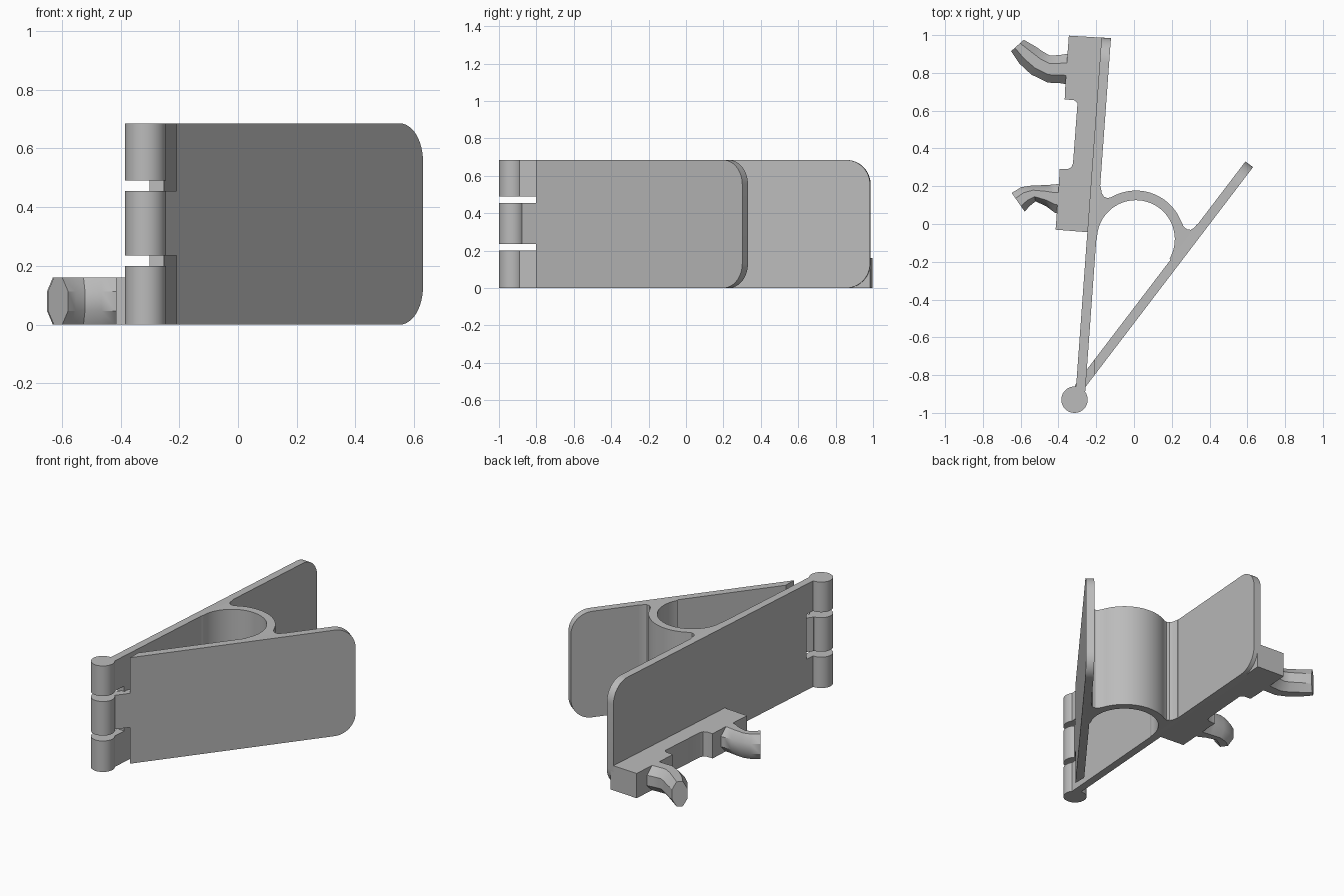
import bpy, bmesh, math
from mathutils import Vector

cube = bpy.data.objects.get("Cube")
if cube:
    bpy.data.objects.remove(cube, do_unlink=True)

GREY = (0.5, 0.5, 0.5, 1)
mat = bpy.data.materials.new("plain grey")
mat.use_nodes = True
mat.diffuse_color = GREY
mat.node_tree.nodes["Principled BSDF"].inputs["Base Color"].default_value = GREY

HEIGHT = 0.685
THICK = 0.05
GAPS = ((0.2, 0.235), (0.455, 0.49))


def finish(name, bm):
    bmesh.ops.recalc_face_normals(bm, faces=bm.faces)
    mesh = bpy.data.meshes.new(name)
    bm.to_mesh(mesh)
    bm.free()
    mesh.materials.append(mat)
    obj = bpy.data.objects.new(name, mesh)
    bpy.context.collection.objects.link(obj)
    bpy.ops.object.select_all(action='DESELECT')
    obj.select_set(True)
    bpy.context.view_layer.objects.active = obj
    bpy.ops.object.shade_smooth_by_angle(angle=math.radians(32))
    return obj


def loft(name, rings):
    """Skin a list of equal rings and cap both ends."""
    bm = bmesh.new()
    loops = [[bm.verts.new(p) for p in ring] for ring in rings]
    n = len(loops[0])
    for a, b in zip(loops, loops[1:]):
        for i in range(n):
            j = (i + 1) % n
            bm.faces.new((a[i], a[j], b[j], b[i]))
    bm.faces.new(loops[0])
    bm.faces.new(loops[-1])
    return finish(name, bm)


def prism(name, outline, z0, z1):
    return loft(name, [[(x, y, z) for x, y in outline] for z in (z0, z1)])


def arc(cx, cy, r, start, end, steps):
    angles = [math.radians(start + (end - start) * i / steps) for i in range(steps + 1)]
    return [(cx + r * math.cos(a), cy + r * math.sin(a)) for a in angles]


def plate(name, origin, direction, length, tabs, reach, skew=0):
    """Upright plate with round far corners and hinge tabs at its near end."""
    d = Vector(direction).normalized()
    n = Vector((-d.y, d.x))
    r = 0.13
    outline = arc(length - r, r, r, -90, 0, 12) + arc(length - r, HEIGHT - r, r, 0, 90, 12)
    near = [(0, HEIGHT)]
    for low, high in tabs:
        near += [(0, high), (-reach, high), (-reach, low), (0, low)]
    near.append((0, 0))
    for p in near:
        if p != outline[-1]:
            outline.append(p)
    # drop the points doubled where a tab meets the top or bottom edge
    outline = [p for p in outline if not (p[0] == 0 and p[1] in (0, HEIGHT)
               and any(p[1] in t for t in tabs))]
    rings = []
    for side in (-0.5, 0.5):
        ring = []
        for s, z in outline:
            q = Vector(origin) + n * side * THICK + d * (s + (side * skew if s <= 0 else 0))
            ring.append((q.x, q.y, z))
        rings.append(ring)
    return loft(name, rings)


# Two clip plates meeting at the hinge
plate("long_plate", (-0.277, -0.8), (0.0726, 0.9974), 1.79,
      ((GAPS[1][1], HEIGHT), (0, GAPS[0][0])), 0.1)
plate("short_plate", (-0.21, -0.76), (0.606, 0.795), 1.353,
      ((GAPS[0][1], GAPS[1][0]),), 0.17, 0.065)

# Hinge knuckles
levels = [0, *GAPS[0], *GAPS[1], HEIGHT]
for i in range(3):
    prism(f"hinge_knuckle_{i + 1}", arc(-0.315, -0.93, 0.07, 0, 350, 35),
          levels[2 * i], levels[2 * i + 1])

# Curved spring arch between the plates
cx, cy = 0.01, -0.08
arch = [(-0.2, 0.22), (-0.177, 0.2), (-0.171, 0.165), (-0.16, 0.145), (-0.14, 0.137)]
arch += arc(cx, cy, 0.257, 120, 25, 24)
arch += [(0.262, -0.012), (0.28, -0.028), (0.3, -0.031), (0.318, -0.02), (0.335, 0),
         (0.36, -0.012), (0.21, -0.209)]
arch += arc(cx, cy, 0.206, -30, 180, 40) + [(-0.22, -0.12)]
prism("spring_arch", arch, 0, HEIGHT)

# Low bracket on the outside of the long plate
bracket = [(-0.15, 0.985), (-0.345, 0.997), (-0.352, 0.9), (-0.363, 0.745), (-0.367, 0.66),
           (-0.315, 0.655), (-0.299, 0.64), (-0.323, 0.32), (-0.332, 0.3), (-0.35, 0.29),
           (-0.394, 0.29), (-0.397, 0.22), (-0.415, -0.03), (-0.225, -0.045)]
prism("hook_bracket", bracket, 0, 0.16)


def hook(name, stations):
    """Faceted peg; each station is x, y, heading in degrees, half width."""
    rings = []
    for x, y, heading, w in stations:
        h = math.radians(heading)
        side = Vector((-math.sin(h), math.cos(h)))
        ring = []
        for k in range(8):
            a = math.radians(22.5 + 45 * k)
            u, v = (1.08 * math.cos(a) * w, 0.08 * math.sin(a) / math.sin(math.radians(67.5)))
            ring.append((x + side.x * u, y + side.y * u, 0.08 + v))
        rings.append(ring)
    return loft(name, rings)


# Pegs bending away from each other
hook("rear_hook", [(-0.33, 0.82, 180, 0.085), (-0.39, 0.82, 180, 0.075),
                   (-0.45, 0.82, 175, 0.072), (-0.51, 0.85, 150, 0.068),
                   (-0.565, 0.895, 138, 0.062), (-0.617, 0.945, 132, 0.045)])
hook("front_hook", [(-0.37, 0.13, 180, 0.085), (-0.42, 0.135, 180, 0.075),
                    (-0.465, 0.15, 180, 0.056), (-0.53, 0.162, 192, 0.043),
                    (-0.575, 0.145, 205, 0.055), (-0.613, 0.115, 215, 0.06)])
